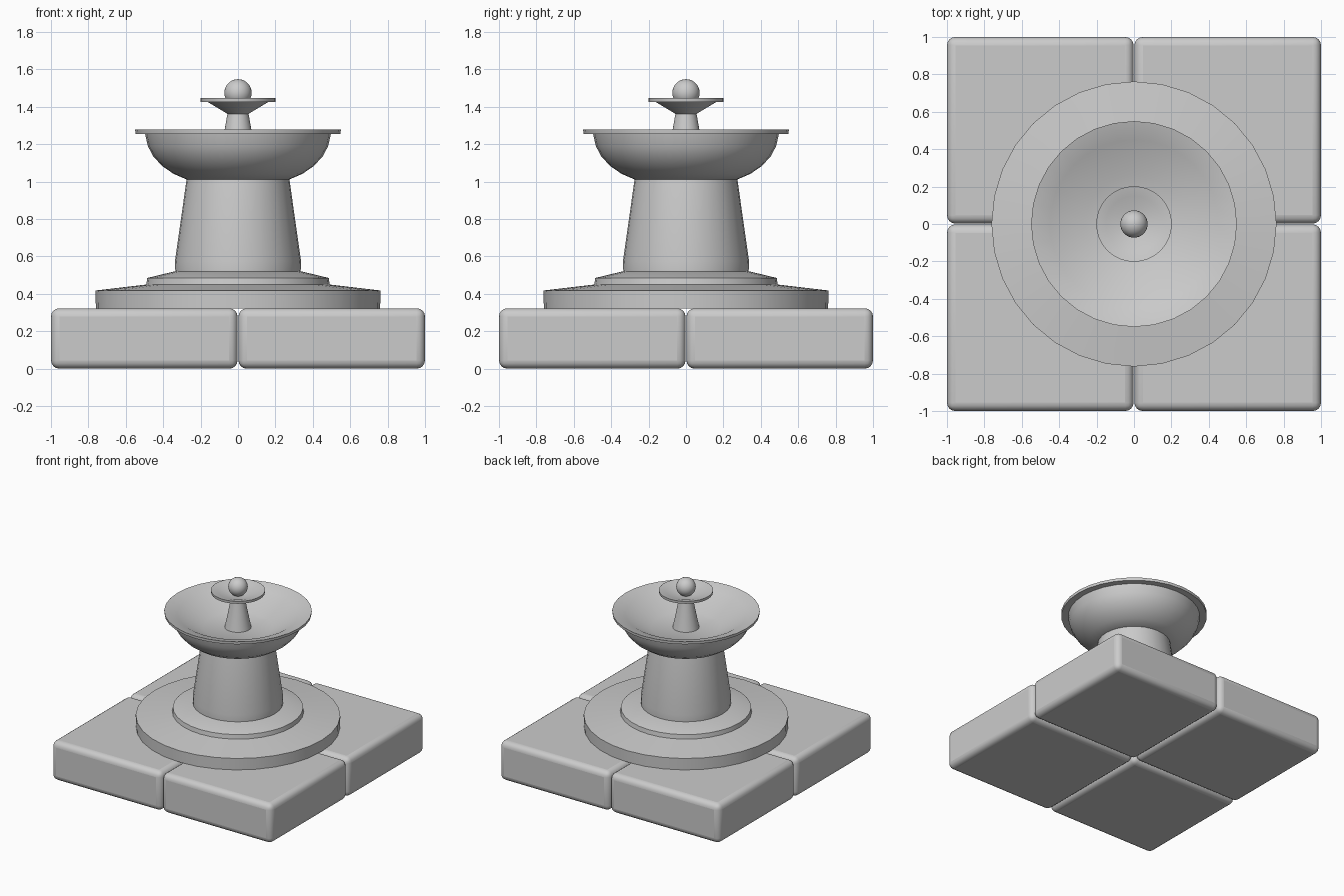
import bpy, bmesh, math

if "Cube" in bpy.data.objects:
    bpy.data.objects.remove(bpy.data.objects["Cube"])

SEGMENTS = 32


def finish(obj, angle):
    bpy.ops.object.select_all(action='DESELECT')
    obj.select_set(True)
    bpy.context.view_layer.objects.active = obj
    bpy.ops.object.shade_smooth_by_angle(angle=math.radians(angle))


def lathe(name, profile, angle=25):
    """Revolve (radius, z) points around z; radius 0 closes at a pole."""
    bm = bmesh.new()
    verts = [bm.verts.new((r, 0, z)) for r, z in profile]
    edges = [bm.edges.new(pair) for pair in zip(verts, verts[1:])]
    bmesh.ops.spin(bm, geom=verts + edges, cent=(0, 0, 0), axis=(0, 0, 1),
                   angle=2 * math.pi, steps=SEGMENTS)
    bmesh.ops.remove_doubles(bm, verts=bm.verts, dist=0.0001)
    bmesh.ops.recalc_face_normals(bm, faces=bm.faces)
    mesh = bpy.data.meshes.new(name)
    bm.to_mesh(mesh)
    bm.free()
    obj = bpy.data.objects.new(name, mesh)
    bpy.context.collection.objects.link(obj)
    finish(obj, angle)
    return obj


# Four rounded paving blocks
BLOCK_H = 0.323
for sx in (-1, 1):
    for sy in (-1, 1):
        bpy.ops.mesh.primitive_cube_add(size=1, location=(sx * 0.5, sy * 0.5, BLOCK_H / 2))
        block = bpy.context.object
        block.name = "paving_block"
        block.scale = (0.998, 0.998, BLOCK_H)
        bpy.ops.object.transform_apply(location=False, rotation=False, scale=True)
        block.location = (sx * 0.501, sy * 0.501, BLOCK_H / 2)
        block.location.x = block.location.y = 0
        block.location.x, block.location.y = sx * 0.501, sy * 0.501
        bevel = block.modifiers.new("rounding", 'BEVEL')
        bevel.width = 0.045
        bevel.segments = 4
        finish(block, 40)

# Stepped plinth
lathe("plinth", [(0, 0.323), (0.76, 0.323), (0.762, 0.418), (0.49, 0.45),
                 (0.485, 0.485), (0.34, 0.52), (0, 0.52)])

# Tapered column
lathe("column", [(0.335, 0.515), (0.337, 0.575), (0.275, 1.012)])

# Main basin: curved outside, lipped rim, sunken inside
lathe("main_basin", [(0, 1.012), (0.275, 1.012), (0.345, 1.042), (0.405, 1.083),
                     (0.453, 1.135), (0.482, 1.19), (0.497, 1.256), (0.548, 1.256),
                     (0.55, 1.278), (0.45, 1.25), (0.26, 1.145), (0, 1.145)], 35)

# Stem carrying the upper dish
lathe("upper_stem", [(0.1, 1.14), (0.072, 1.275), (0.056, 1.365)])

# Upper dish
lathe("upper_dish", [(0, 1.362), (0.056, 1.362), (0.16, 1.425), (0.2, 1.427),
                     (0.202, 1.448), (0.15, 1.437), (0.06, 1.405), (0, 1.405)])

# Ball finial
bpy.ops.mesh.primitive_uv_sphere_add(segments=32, ring_count=16, radius=0.073,
                                     location=(0, 0, 1.475))
bpy.context.object.name = "ball_finial"
finish(bpy.context.object, 40)
